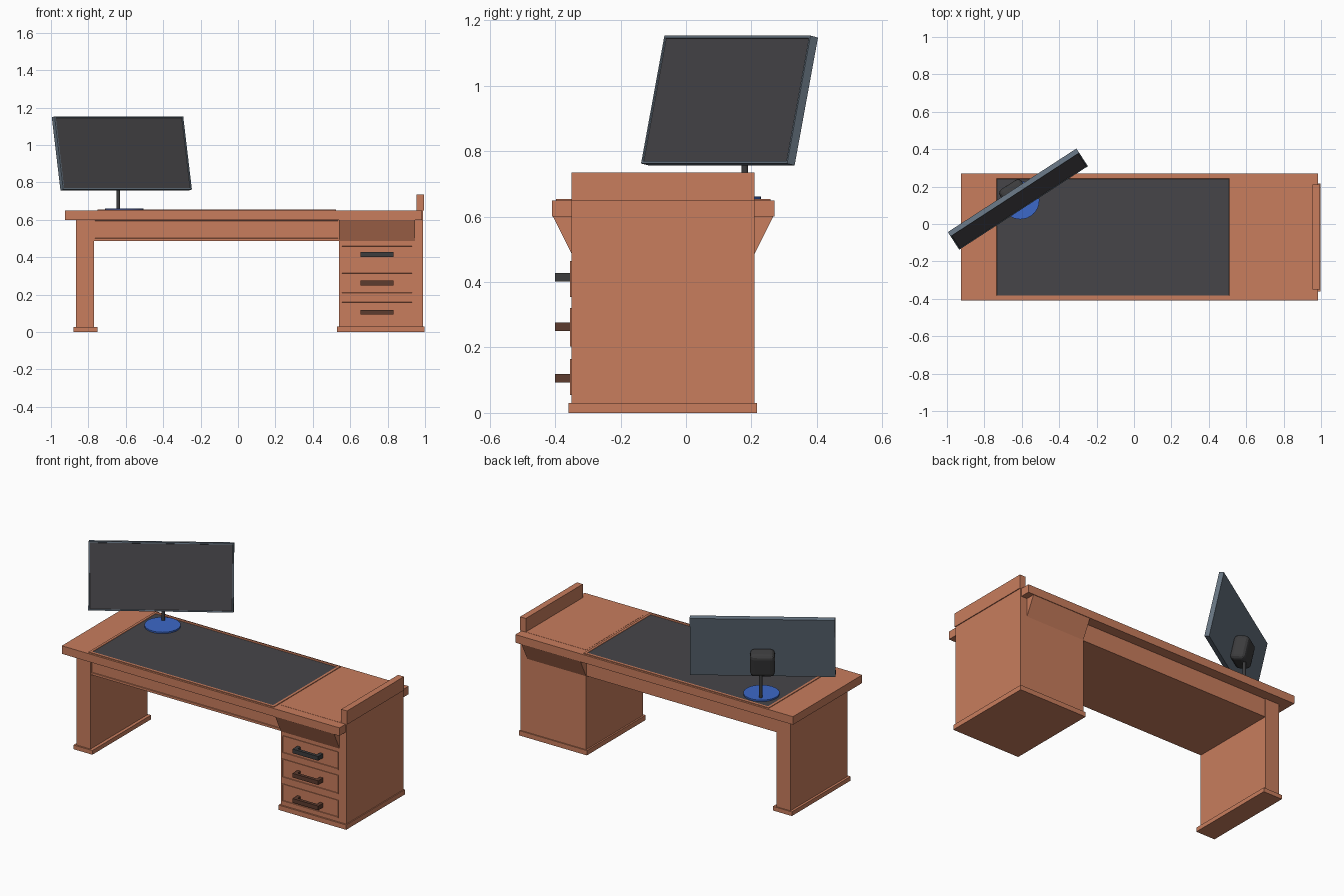
import bpy, bmesh
from math import radians
from mathutils import Matrix, Vector

cube = bpy.data.objects.get("Cube")
if cube:
    bpy.data.objects.remove(cube, do_unlink=True)


def material(name, r, g, b):
    m = bpy.data.materials.new(name)
    m.use_nodes = True
    m.diffuse_color = (r, g, b, 1)
    m.node_tree.nodes["Principled BSDF"].inputs["Base Color"].default_value = (r, g, b, 1)
    return m


wood = material("warm wood", 0.58, 0.205, 0.11)
charcoal = material("charcoal", 0.062, 0.06, 0.066)
slate = material("slate", 0.13, 0.17, 0.215)
blue = material("blue", 0.045, 0.14, 0.58)
black = material("soft black", 0.045, 0.045, 0.047)
brown = material("dark brown", 0.11, 0.045, 0.028)


def finish(name, bm, mats):
    mesh = bpy.data.meshes.new(name)
    bmesh.ops.recalc_face_normals(bm, faces=bm.faces)
    bm.to_mesh(mesh)
    bm.free()
    for m in mats:
        mesh.materials.append(m)
    obj = bpy.data.objects.new(name, mesh)
    bpy.context.collection.objects.link(obj)
    return obj


def add_box(bm, x, y, z):
    """Add a box given its (low, high) range on each axis."""
    size = [b - a for a, b in (x, y, z)]
    mid = [(a + b) / 2 for a, b in (x, y, z)]
    mat = Matrix.Translation(mid) @ Matrix.Diagonal((*size, 1))
    bmesh.ops.create_cube(bm, size=1, matrix=mat)


def box(name, x, y, z, mat=wood):
    bm = bmesh.new()
    add_box(bm, x, y, z)
    return finish(name, bm, [mat])


def panel(name, x, y, z, direction, rim, depth, mats):
    """Box whose face along a direction is inset, moved and given the last material."""
    bm = bmesh.new()
    add_box(bm, x, y, z)
    bm.normal_update()
    face = max(bm.faces, key=lambda f: f.normal.dot(Vector(direction)))
    bmesh.ops.inset_region(bm, faces=[face], thickness=rim)
    inner = bmesh.ops.inset_region(bm, faces=[face], thickness=0.002, depth=depth)
    face.material_index = len(mats) - 1
    return finish(name, bm, mats)


def cylinder(name, centre, radius, z, sides, mat):
    bm = bmesh.new()
    place = Matrix.Translation((*centre, sum(z) / 2))
    bmesh.ops.create_cone(bm, cap_ends=True, segments=sides, radius1=radius,
                          radius2=radius, depth=z[1] - z[0], matrix=place)
    obj = finish(name, bm, [mat])
    for p in obj.data.polygons:
        p.use_smooth = abs(p.normal.z) < 0.5
    return obj


# Desk top, writing pad and side ledge
FRONT, BACK = -0.35, 0.21
box("desk_top", (-0.925, 0.985), (-0.41, 0.27), (0.60, 0.65))
panel("writing_pad", (-0.75, 0.525), (-0.398, 0.258), (0.645, 0.654),
      (0, 0, 1), 0.022, -0.002, [wood, charcoal])
box("side_ledge", (0.955, 0.995), (FRONT, BACK), (0.65, 0.735))

# Leg, cabinet and their plinths
box("left_leg", (-0.865, -0.77), (FRONT, BACK), (0.02, 0.61))
box("leg_plinth", (-0.88, -0.75), (-0.36, 0.217), (0, 0.026))
box("cabinet", (0.54, 0.99), (FRONT, BACK), (0.02, 0.651))
box("cabinet_plinth", (0.53, 0.996), (-0.36, 0.217), (0, 0.03))

# Apron with a recessed front field
panel("apron", (-0.78, 0.55), (FRONT + 0.004, BACK - 0.004), (0.487, 0.61),
      (0, -1, 0), 0.02, -0.004, [wood])

# Sloped supports between cabinet and overhanging top
for name, wall, edge in (("front_support", FRONT, -0.408), ("back_support", BACK, 0.268)):
    bm = bmesh.new()
    ends = []
    for x in (0.54, 0.945):
        ends.append([bm.verts.new((x, y, z)) for y, z in
                     ((wall, 0.487), (wall, 0.603), (edge, 0.603))])
    for tri in ends:
        bm.faces.new(tri)
    for i in range(3):
        j = (i + 1) % 3
        bm.faces.new((ends[0][i], ends[0][j], ends[1][j], ends[1][i]))
    finish(name, bm, [wood])

# Drawers and bracket handles
drawers = (("top", 0.355, 0.465, 0.414, black),
           ("middle", 0.203, 0.32, 0.263, brown),
           ("bottom", 0.055, 0.165, 0.106, brown))
for name, low, high, grip, mat in drawers:
    panel(name + "_drawer", (0.55, 0.937), (FRONT - 0.004, FRONT + 0.01), (low, high),
          (0, -1, 0), 0.008, -0.003, [wood])
    bm = bmesh.new()
    z = (grip - 0.013, grip + 0.013)
    add_box(bm, (0.655, 0.832), (-0.40, -0.38), z)
    for x in (0.655, 0.81):
        add_box(bm, (x, x + 0.022), (-0.385, FRONT), z)
    finish(name + "_handle", bm, [mat])

# Monitor stand
cylinder("stand_base", (-0.608, 0.127), 0.102, (0.648, 0.661), 32, blue)
cylinder("stand_pole", (-0.64, 0.18), 0.01, (0.655, 0.83), 16, black)

# Screen, turned and leaning back, with its rear mount
pose = (Matrix.Translation((-0.621, 0.133, 0.955)) @ Matrix.Rotation(radians(33), 4, "Z")
        @ Matrix.Rotation(radians(-12.3), 4, "X"))
screen = panel("screen", (-0.41, 0.41), (-0.014, 0.014), (-0.2, 0.2),
               (0, -1, 0), 0.01, -0.003, [slate, charcoal])
mount = box("screen_mount", (-0.07, 0.07), (0.01, 0.10), (-0.15, 0.0), black)
bevel = mount.modifiers.new("rounding", "BEVEL")
bevel.width = 0.025
bevel.segments = 3
for obj in (screen, mount):
    obj.matrix_world = pose
